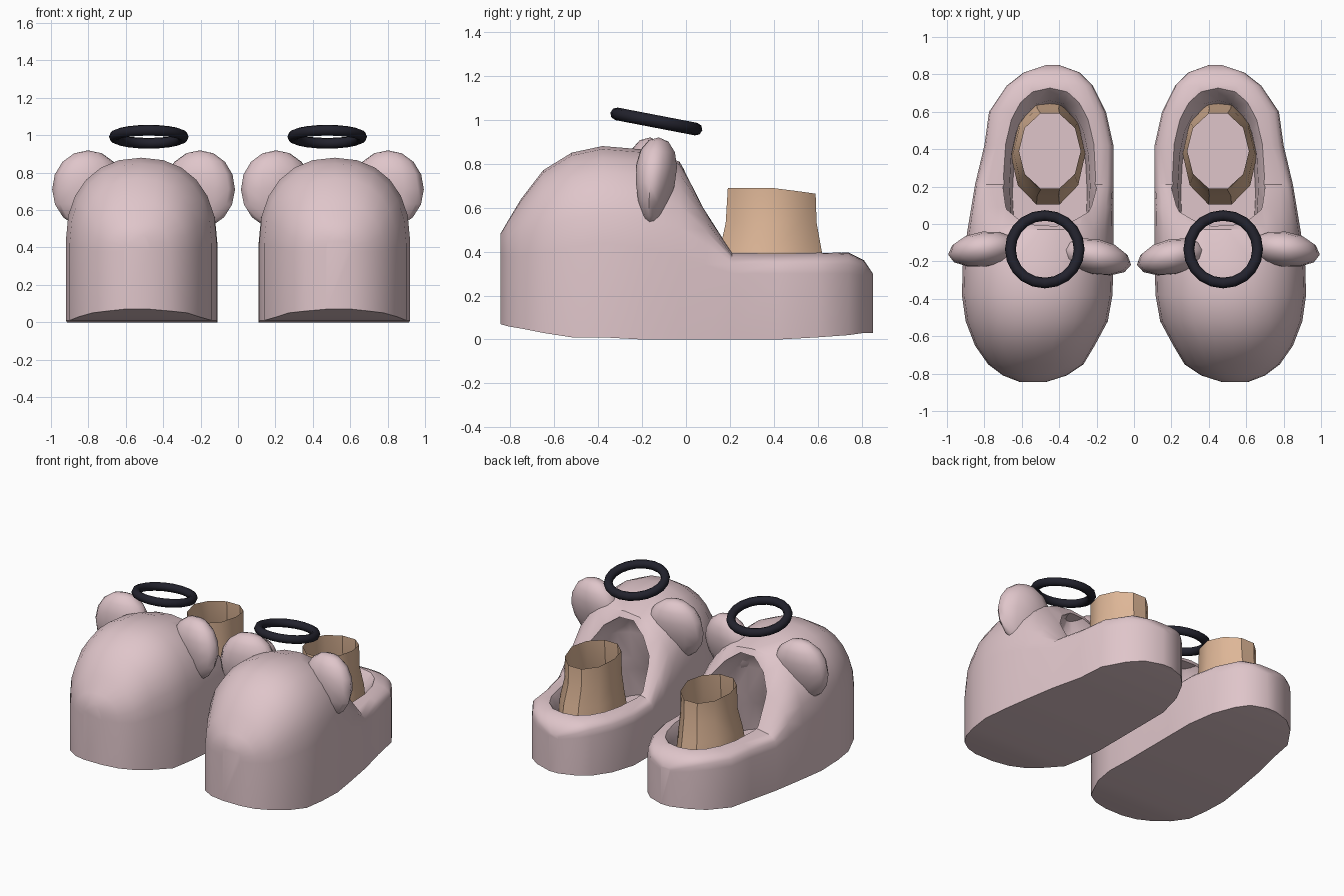
import bpy, bmesh, math
from mathutils import Matrix, Euler

old = bpy.data.objects.get("Cube")
if old:
    bpy.data.objects.remove(old, do_unlink=True)


def material(name, rgb):
    m = bpy.data.materials.new(name)
    m.use_nodes = True
    m.diffuse_color = (*rgb, 1)
    m.node_tree.nodes["Principled BSDF"].inputs["Base Color"].default_value = (*rgb, 1)
    return m


PINK = material("soft_pink", (0.74, 0.56, 0.59))
TAN = material("skin_tan", (0.73, 0.47, 0.31))
BLACK = material("blue_black", (0.016, 0.016, 0.026))


def finish(bm, name, mat, side, angle=40):
    """Place a part on one side (+1 left, -1 right) and shade it."""
    bmesh.ops.transform(bm, matrix=Matrix.Diagonal((side, 1, 1, 1)), verts=bm.verts)
    bmesh.ops.recalc_face_normals(bm, faces=bm.faces)
    me = bpy.data.meshes.new(name)
    bm.to_mesh(me)
    bm.free()
    me.materials.append(mat)
    ob = bpy.data.objects.new(name, me)
    bpy.context.collection.objects.link(ob)
    shade(ob, angle)
    return ob


def shade(ob, angle):
    bpy.ops.object.select_all(action="DESELECT")
    ob.select_set(True)
    bpy.context.view_layer.objects.active = ob
    bpy.ops.object.shade_smooth_by_angle(angle=math.radians(angle))


def loft(rings, capped=True):
    bm = bmesh.new()
    loops = [[bm.verts.new(p) for p in ring] for ring in rings]
    for a, b in zip(loops, loops[1:]):
        for i in range(len(a)):
            j = (i + 1) % len(a)
            bm.faces.new((a[i], a[j], b[j], b[i]))
    if capped:
        bm.faces.new(loops[0])
        bm.faces.new(loops[-1])
    return bm


def power(v, p):
    return math.copysign(abs(v) ** p, v)


def arch(y, x0, x1, base, shoulder, top, p):
    """Upright walls with a rounded crown, across the slipper."""
    cx, hw = (x0 + x1) / 2, (x1 - x0) / 2
    pts = [(x0, y, base), (x1, y, base)]
    for i in range(13):
        a = math.pi * i / 12
        pts.append((cx + hw * power(math.cos(a), p), y,
                    shoulder + (top - shoulder) * power(math.sin(a), p)))
    return pts


def oval(z, x, hw, y0, y1, n=20, p=0.85):
    cy, hy = (y0 + y1) / 2, (y1 - y0) / 2
    return [(x + hw * power(math.cos(2 * math.pi * i / n), p),
             cy + hy * power(math.sin(2 * math.pi * i / n), p), z) for i in range(n)]


# y, inner x, outer x, base, shoulder, top, crown squareness
BODY = [
    (-0.845, 0.47, 0.61, 0.07, 0.38, 0.48, 0.9),
    (-0.81, 0.36, 0.70, 0.06, 0.38, 0.54, 0.9),
    (-0.75, 0.27, 0.78, 0.05, 0.38, 0.64, 0.9),
    (-0.65, 0.21, 0.85, 0.03, 0.40, 0.77, 0.9),
    (-0.52, 0.14, 0.90, 0.01, 0.42, 0.85, 0.9),
    (-0.38, 0.115, 0.92, 0.01, 0.44, 0.88, 0.9),
    (-0.20, 0.11, 0.915, 0.0, 0.42, 0.865, 0.9),
    (-0.03, 0.11, 0.89, 0.0, 0.38, 0.81, 0.9),
    (0.09, 0.11, 0.87, 0.0, 0.34, 0.60, 0.75),
    (0.21, 0.11, 0.85, 0.0, 0.30, 0.40, 0.6),
    (0.42, 0.11, 0.80, 0.0, 0.30, 0.40, 0.6),
    (0.60, 0.15, 0.775, 0.01, 0.30, 0.40, 0.6),
    (0.74, 0.22, 0.68, 0.02, 0.30, 0.395, 0.6),
    (0.81, 0.29, 0.59, 0.03, 0.29, 0.36, 0.6),
    (0.85, 0.40, 0.47, 0.03, 0.27, 0.30, 0.6),
]
# z, centre x, half width, front y, back y
OPENING = [
    (0.12, 0.45, 0.20, -0.30, 0.62),
    (0.32, 0.45, 0.215, -0.25, 0.66),
    (0.41, 0.45, 0.255, -0.20, 0.74),
    (0.60, 0.46, 0.235, -0.18, 0.70),
    (0.70, 0.47, 0.17, -0.15, 0.60),
    (0.77, 0.47, 0.07, -0.10, 0.50),
]
ANKLE = [
    (0.22, 0.46, 0.20, 0.09, 0.66),
    (0.40, 0.46, 0.185, 0.14, 0.63),
    (0.53, 0.45, 0.165, 0.17, 0.605),
    (0.69, 0.45, 0.165, 0.18, 0.60),
]


def ear(centre, turn, name, side):
    bm = bmesh.new()
    bmesh.ops.create_uvsphere(bm, u_segments=12, v_segments=8, radius=1)
    for v in bm.verts:
        # thinner towards the bottom
        v.co.y *= 0.105 * (0.85 + 0.3 * v.co.z)
        v.co.x *= 0.195
        v.co.z *= 0.21
    bmesh.ops.transform(bm, matrix=Matrix.Translation(centre) @ Euler((-0.08, 0, turn)).to_matrix().to_4x4(),
                        verts=bm.verts)
    finish(bm, name, PINK, side, 60)


def halo(name, side, major=0.184, minor=0.029, n=20, m=8):
    """Tilted ring floating over the toe."""
    rings = []
    for i in range(n + 1):
        a = 2 * math.pi * i / n
        rings.append([((major + minor * math.cos(b)) * math.cos(a),
                       (major + minor * math.cos(b)) * math.sin(a), minor * math.sin(b))
                      for b in (2 * math.pi * j / m for j in range(m))])
    bm = loft(rings, capped=False)
    bmesh.ops.remove_doubles(bm, verts=bm.verts, dist=0.0001)
    bmesh.ops.transform(bm, matrix=Matrix.Translation((0.477, -0.135, 0.992))
                        @ Matrix.Rotation(-0.19, 4, "X"), verts=bm.verts)
    finish(bm, name, BLACK, side, 60)


for side, label in ((1, "left"), (-1, "right")):
    # Slipper body with the foot opening cut out
    body = finish(loft([arch(*s) for s in BODY]), label + "_slipper", PINK, side)
    cutter = finish(loft([oval(*s) for s in OPENING]), label + "_opening_cutter", PINK, side)
    cutter.hide_render = True
    cut = body.modifiers.new("opening", "BOOLEAN")
    cut.operation, cut.solver, cut.object = "DIFFERENCE", "EXACT", cutter
    bpy.context.view_layer.objects.active = body
    bpy.ops.object.modifier_apply(modifier=cut.name)
    bpy.data.objects.remove(cutter, do_unlink=True)
    shade(body, 40)

    # Open ankle tube, dipping slightly at the back
    rings = [oval(*s, n=10, p=1) for s in ANKLE]
    rings[-1] = [(x, y, z - max(0, y - 0.4) * 0.14) for x, y, z in rings[-1]]
    finish(loft(rings, capped=False), label + "_ankle", TAN, side)

    # Ears and ring
    ear((0.80, -0.14, 0.71), -0.12, label + "_outer_ear", side)
    ear((0.207, -0.18, 0.71), 0.2, label + "_inner_ear", side)
    halo(label + "_halo", side)
